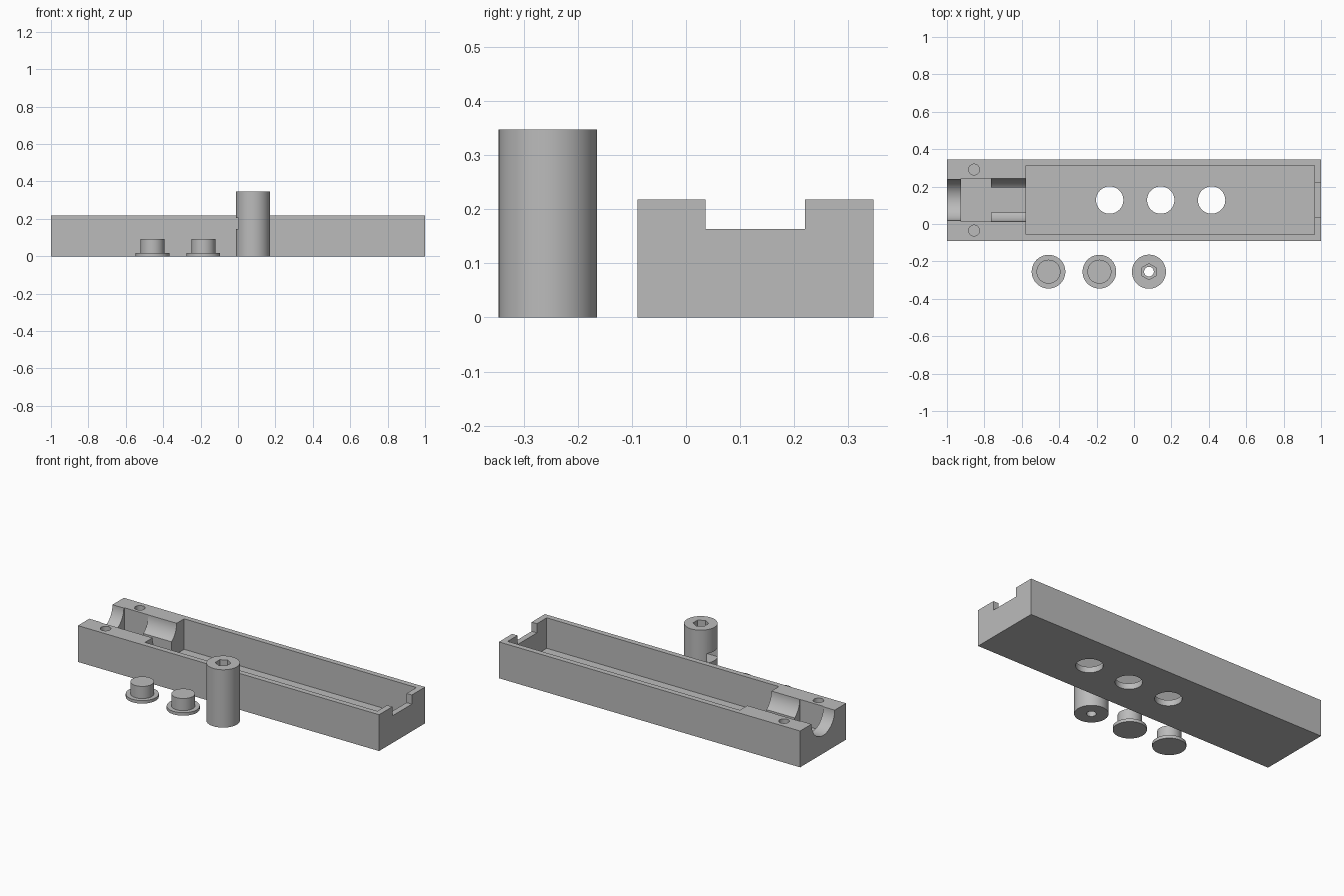
import bpy
import math

cube = bpy.data.objects.get("Cube")
if cube:
    bpy.data.objects.remove(cube, do_unlink=True)

grey = bpy.data.materials.new("plain grey")
grey.use_nodes = True
colour = (0.5, 0.5, 0.5, 1)
grey.diffuse_color = colour
grey.node_tree.nodes["Principled BSDF"].inputs["Base Color"].default_value = colour


def finish(name):
    ob = bpy.context.object
    ob.name = name
    ob.data.materials.append(grey)
    return ob


def box(name, x, y, z):
    """Box from (min, max) pairs on each axis."""
    pairs = (x, y, z)
    bpy.ops.mesh.primitive_cube_add(size=1, location=[(a + b) / 2 for a, b in pairs])
    ob = bpy.context.object
    ob.scale = [b - a for a, b in pairs]
    bpy.ops.object.transform_apply(location=False, rotation=False, scale=True)
    return finish(name)


def post(name, x, y, radius, z, sides=64):
    """Upright cylinder between two heights."""
    bpy.ops.mesh.primitive_cylinder_add(vertices=sides, radius=radius, depth=z[1] - z[0],
                                        location=(x, y, (z[0] + z[1]) / 2))
    return finish(name)


def bore(x, y, z, radius):
    """Cylinder lying along x between two positions."""
    bpy.ops.mesh.primitive_cylinder_add(vertices=64, radius=radius, depth=x[1] - x[0],
                                        location=((x[0] + x[1]) / 2, y, z),
                                        rotation=(0, math.pi / 2, 0))
    return finish("bore_cutter")


def combine(target, other, operation="DIFFERENCE"):
    mod = target.modifiers.new("combine", "BOOLEAN")
    mod.operation = operation
    mod.solver = "EXACT"
    mod.object = other
    bpy.context.view_layer.objects.active = target
    bpy.ops.object.modifier_apply(modifier=mod.name)
    bpy.data.objects.remove(other, do_unlink=True)


def smooth(ob):
    bpy.ops.object.select_all(action="DESELECT")
    ob.select_set(True)
    bpy.context.view_layer.objects.active = ob
    bpy.ops.object.shade_smooth_by_angle(angle=math.radians(30))


top = 0.218
mid_y = 0.128

# Tray body with main cavity and end notch
tray = box("tray", (-1, 1), (mid_y - 0.218, mid_y + 0.218), (0, top))
combine(tray, box("cavity_cutter", (-0.577, 0.965), (mid_y - 0.185, mid_y + 0.185), (0.035, 0.4)))
combine(tray, box("notch_cutter", (0.9, 1.1), (mid_y - 0.092, mid_y + 0.092), (0.163, 0.4)))

# Cradle: half-round ends, square pocket and a narrow passage to the cavity
combine(tray, box("pocket_cutter", (-0.925, -0.765), (mid_y - 0.115, mid_y + 0.115), (0.07, 0.4)))
combine(tray, bore((-1.1, -0.88), mid_y, top, 0.11))
combine(tray, bore((-0.8, -0.55), mid_y, top, 0.114))
combine(tray, box("passage_cutter", (-0.82, -0.54), (mid_y - 0.066, mid_y + 0.066), (0.07, 0.2)))

# Button holes in the floor and blind screw holes beside the cradle
for x in (-0.13, 0.143, 0.415):
    combine(tray, post("button_hole_cutter", x, mid_y, 0.073, (-0.1, 0.1)))
for side in (-1, 1):
    combine(tray, post("screw_hole_cutter", -0.855, mid_y + side * 0.163, 0.029, (0.06, 0.4), 32))
smooth(tray)

# Flanged buttons
row_y = -0.255
for name, x in (("button_right", -0.457), ("button_left", -0.185)):
    button = post(name, x, row_y, 0.09, (0, 0.018))
    combine(button, post("button_stem", x, row_y, 0.064, (0.009, 0.091)), "UNION")
    smooth(button)

# Barrel with hexagonal socket, through hole and side nut slot
bx = 0.08
barrel = post("barrel", bx, row_y, 0.091, (0, 0.347))
combine(barrel, post("through_hole_cutter", bx, row_y, 0.026, (-0.1, 0.5), 32))
combine(barrel, post("hex_socket_cutter", bx, row_y, 0.043, (0.26, 0.5), 6))
combine(barrel, box("nut_slot_cutter", (-0.1, bx + 0.04), (row_y - 0.05, row_y + 0.05), (0.147, 0.204)))
smooth(barrel)
